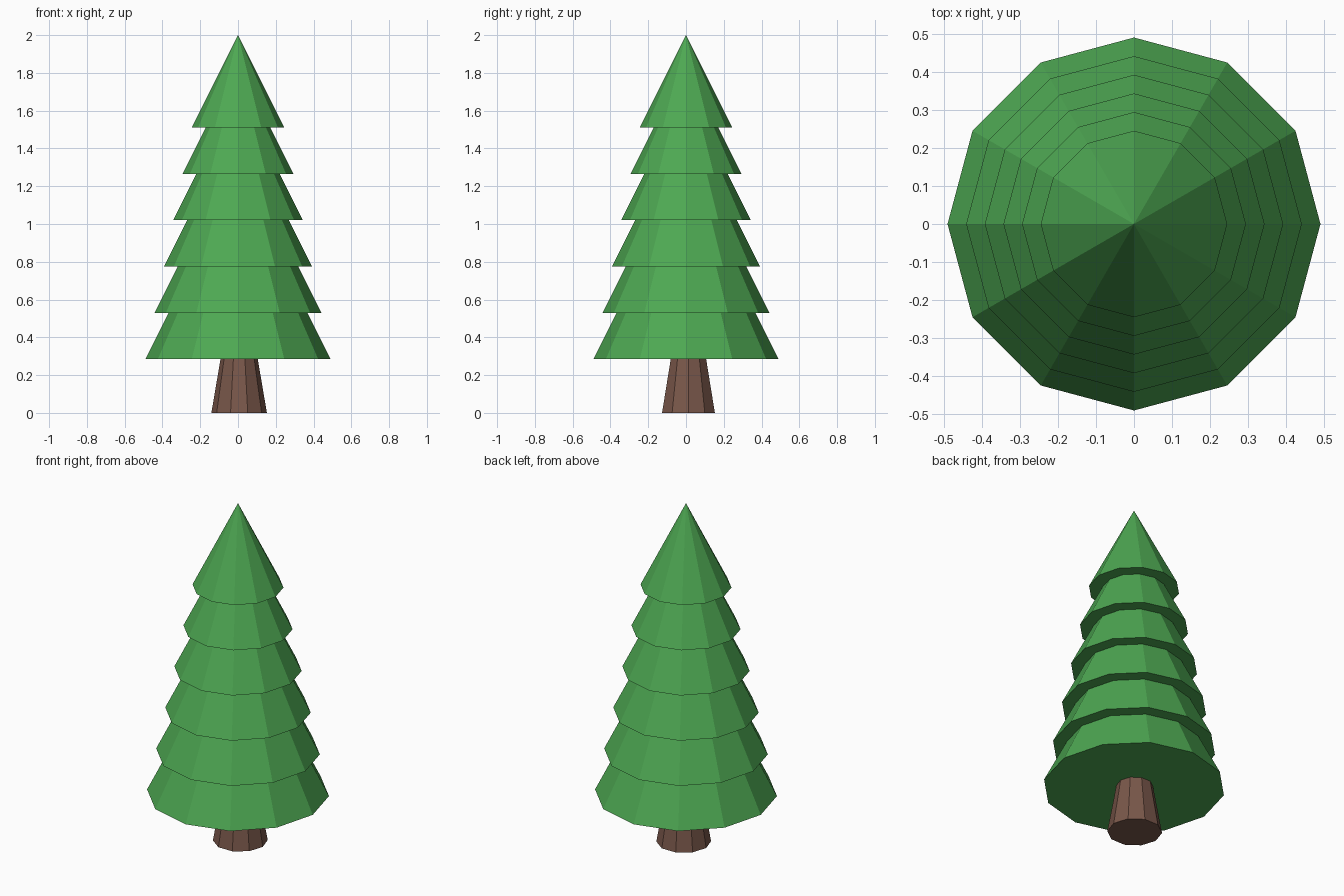
import bpy, bmesh
from math import cos, sin, tau

TIERS = 6
STEP = 0.245          # height between tier bases
FIRST_BASE = 0.285    # underside of the lowest tier
TOP_RADIUS = 0.245
RADIUS_STEP = 0.049

if "Cube" in bpy.data.objects:
    bpy.data.objects.remove(bpy.data.objects["Cube"], do_unlink=True)


def make_material(name, rgb):
    mat = bpy.data.materials.new(name)
    mat.use_nodes = True
    color = (*rgb, 1)
    mat.diffuse_color = color
    bsdf = mat.node_tree.nodes["Principled BSDF"]
    bsdf.inputs["Base Color"].default_value = color
    bsdf.inputs["Roughness"].default_value = 0.9
    return mat


def ring(bm, sides, radius, z):
    return [bm.verts.new((radius * cos(tau * i / sides), radius * sin(tau * i / sides), z))
            for i in range(sides)]


def make_cone(name, sides, r_base, r_top, height, location, mat):
    """Closed flat-shaded cone; a top radius of zero gives a point."""
    bm = bmesh.new()
    base = ring(bm, sides, r_base, 0)
    bm.faces.new(base[::-1])
    if r_top:
        top = ring(bm, sides, r_top, height)
        bm.faces.new(top)
    else:
        top = [bm.verts.new((0, 0, height))] * sides
    for i in range(sides):
        j = (i + 1) % sides
        corners = [base[i], base[j], top[j]]
        if r_top:
            corners.append(top[i])
        bm.faces.new(corners)
    bmesh.ops.recalc_face_normals(bm, faces=bm.faces)
    mesh = bpy.data.meshes.new(name)
    bm.to_mesh(mesh)
    bm.free()
    mesh.materials.append(mat)
    obj = bpy.data.objects.new(name, mesh)
    obj.location = location
    bpy.context.collection.objects.link(obj)
    return obj


needles = make_material("needle_green", (0.075, 0.39, 0.085))
bark = make_material("bark_brown", (0.191, 0.095, 0.068))

# Tapered trunk, slightly off centre, tucked into the lowest tier
make_cone("trunk", 10, 0.147, 0.096, 0.3, (0.006, 0.013, 0), bark)

# Stacked foliage tiers, all with the same slope
for tier in range(TIERS):
    radius = TOP_RADIUS + RADIUS_STEP * (TIERS - 1 - tier)
    make_cone(f"foliage_tier_{tier + 1}", 12, radius, 0, radius * 2,
              (0, 0, FIRST_BASE + STEP * tier), needles)
